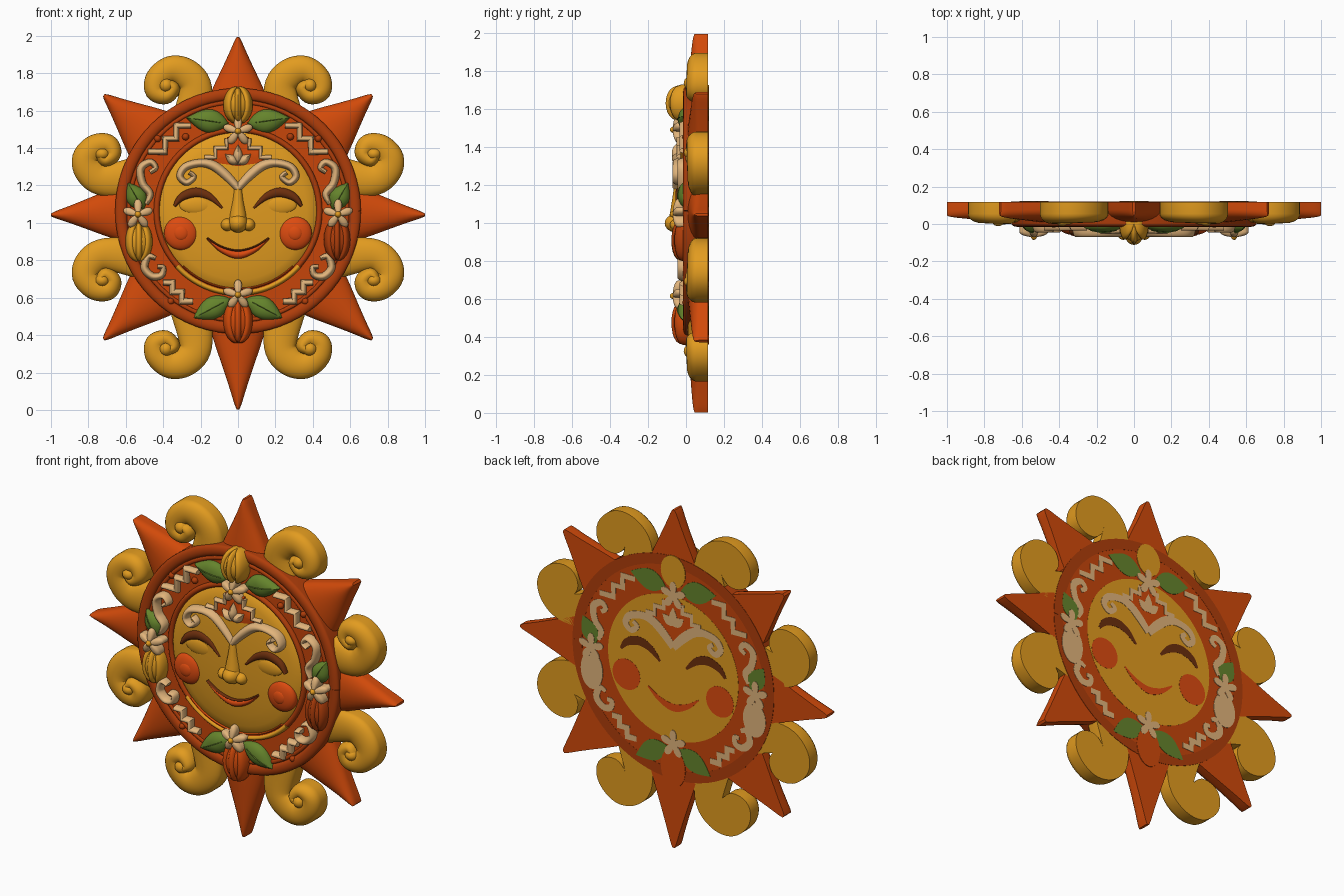
import bpy, bmesh, math
from math import sin, cos, pi, radians

cube = bpy.data.objects.get("Cube")
if cube:
    bpy.data.objects.remove(cube, do_unlink=True)


def material(name, rgb):
    m = bpy.data.materials.new(name)
    m.use_nodes = True
    m.diffuse_color = (*rgb, 1)
    m.node_tree.nodes["Principled BSDF"].inputs["Base Color"].default_value = (*rgb, 1)
    return m


GOLD = material("gold", (0.76, 0.33, 0.014))
ORANGE = material("orange", (0.64, 0.068, 0.003))
FIELD = material("burnt_orange", (0.57, 0.06, 0.003))
RUST = material("rust", (0.43, 0.047, 0.003))
CREAM = material("cream", (0.76, 0.46, 0.2))
GREEN = material("leaf_green", (0.13, 0.23, 0.025))
BROWN = material("brown", (0.15, 0.028, 0.004))
CORAL = material("coral", (0.72, 0.07, 0.005))

CZ = 106.3          # height of the disc centre, in hundredths
BACK = 0.117        # back of the rays; inlays sit just proud of it
PANEL = 0.119       # back of face and rim
INLAY = 0.12        # back of inlaid parts
TOP_INLAY = 0.121   # back of inlays laid over others
CAP = 6             # steps across a domed cap


def finish(name, bm, mat):
    bmesh.ops.recalc_face_normals(bm, faces=bm.faces)
    me = bpy.data.meshes.new(name)
    bm.to_mesh(me)
    bm.free()
    ob = bpy.data.objects.new(name, me)
    bpy.context.collection.objects.link(ob)
    me.materials.append(mat)
    bpy.ops.object.select_all(action="DESELECT")
    bpy.context.view_layer.objects.active = ob
    ob.select_set(True)
    bpy.ops.object.shade_smooth_by_angle(angle=radians(45))


def relief(name, pts, mat, back, side, front):
    """Outline (hundredths) extruded from back to side, then domed to front."""
    bm = bmesh.new()
    cx = sum(p[0] for p in pts) / len(pts)
    cz = sum(p[1] for p in pts) / len(pts)
    levels = [(1, back)]
    for k in range(CAP):
        t = k / CAP * pi / 2
        levels.append((cos(t), side + (front - side) * sin(t)))
    rings = [[bm.verts.new(((cx + (x - cx) * s) / 100, y, (cz + (z - cz) * s) / 100))
              for x, z in pts] for s, y in levels]
    n = len(pts)
    for a, b in zip(rings, rings[1:]):
        for i in range(n):
            bm.faces.new((a[i], a[(i + 1) % n], b[(i + 1) % n], b[i]))
    bm.faces.new(rings[0])
    tip = bm.verts.new((cx / 100, front, cz / 100))
    for i in range(n):
        bm.faces.new((rings[-1][i], rings[-1][(i + 1) % n], tip))
    finish(name, bm, mat)


def sweep(name, path, mat, back, side, front):
    """Path of (x, z, half width) with a flat-backed domed section; front is a
    number or a function of the fraction along the path."""
    bm = bmesh.new()
    rows = []
    last = len(path) - 1
    for i, (x, z, r) in enumerate(path):
        a, b = path[max(i - 1, 0)], path[min(i + 1, last)]
        dx, dz = b[0] - a[0], b[1] - a[1]
        d = math.hypot(dx, dz) or 1
        nx, nz = -dz / d, dx / d
        f = front(i / last) if callable(front) else front
        section = [(1, back)]
        for k in range(2 * CAP + 1):
            t = k / CAP * pi / 2
            section.append((cos(t), side + (f - side) * sin(t)))
        section.append((-1, back))
        rows.append([bm.verts.new(((x + nx * r * s) / 100, y, (z + nz * r * s) / 100))
                     for s, y in section])
    m = len(rows[0])
    for a, b in zip(rows, rows[1:]):
        for j in range(m):
            bm.faces.new((a[j], a[(j + 1) % m], b[(j + 1) % m], b[j]))
    bm.faces.new(rows[0])
    bm.faces.new(rows[-1])
    finish(name, bm, mat)


def spline(pts, steps=6):
    out = []
    for i in range(len(pts) - 1):
        q = [pts[max(i - 1, 0)], pts[i], pts[i + 1], pts[min(i + 2, len(pts) - 1)]]
        for s in range(steps):
            t = s / steps
            out.append(tuple(0.5 * (2 * b + (c - a) * t + (2 * a - 5 * b + 4 * c - d) * t * t
                                    + (3 * b - a - 3 * c + d) * t ** 3)
                             for a, b, c, d in zip(*q)))
    return out + [pts[-1]]


def ellipse(x, z, rx, rz, n=32):
    return [(x + rx * cos(2 * pi * i / n), z + rz * sin(2 * pi * i / n)) for i in range(n)]


def arc(radius, width, a0, a1, n=72):
    angles = [radians(a0 + (a1 - a0) * i / n) for i in range(n + 1)]
    return [(radius * cos(a), CZ + radius * sin(a), width) for a in angles]


def mirror(pts, s):
    return [(p[0] * s, *p[1:]) for p in pts]


def pair(name, pts, mat, *ys, build=sweep):
    """Points are given for the model's right, x < 0."""
    for s, label in ((1, "right"), (-1, "left")):
        build(f"{label}_{name}", mirror(pts, s), mat, *ys)


# Spikes around the disc
for i, (x, z) in enumerate([(0, 93), (0, -106), (100, -2), (-100, -2), (71.7, 62),
                            (-71.7, 62), (71.7, -68.6), (-71.7, -68.6)]):
    length = math.hypot(x, z)
    broad = 1.08 if abs(x) == 71.7 else 1
    path = []
    for t, r in [(0, 15.5), (.25, 12), (.5, 8.2), (.75, 4.5), (.93, 2), (1, .7)]:
        k = (61 + (length - 61) * t) / length
        path.append((x * k, CZ + z * k, r * broad))
    sweep(f"spike_{i + 1}", spline(path, 3), ORANGE, BACK, .075, lambda t: .005 + .04 * t)

# Curled rays between the spikes
CURL = [(-25, 50, 11), (-22.5, 69, 8.6), (-28, 77, 8), (-36, 79, 7.2), (-43, 74, 6.5),
        (-44, 67.5, 5.6), (-38.5, 65, 4.5), (-34.5, 69, 3.6), (-38, 71.5, 2.8)]
for i in range(8):
    sx, sz, swap = (1, -1)[i & 1], (1, -1)[i >> 1 & 1], i >> 2
    place = (lambda x, z: (-z * 1.03 * sx, 103 - x * .88 * sz)) if swap else \
            (lambda x, z: (x * sx, 103 + z * sz))
    sweep(f"curl_{i + 1}", [(*place(x, z), r) for x, z, r in spline(CURL)], GOLD,
          BACK, .055, lambda t: .01 - .014 * t)
    relief(f"curl_core_{i + 1}", [place(x, z) for x, z in ellipse(-38, 71.5, 9, 9)],
           GOLD, .116, .08, .03)
    relief(f"curl_knob_{i + 1}", [place(x, z) for x, z in ellipse(-38.5, 70.5, 3.8, 3.8)],
           GOLD, .1, .03, -.012)

# Disc, rims and face
relief("disc", ellipse(0, CZ, 64, 64, 72), FIELD, .118, .002, 0)
sweep("outer_rim", arc(62.6, 3.1, 0, 360), RUST, PANEL, .005, -.015)
sweep("outer_rim_bead", arc(58.4, 1.1, 0, 360), RUST, .03, 0, -.008)
relief("face", ellipse(0, CZ, 42.5, 42.5, 72), GOLD, PANEL, 0, -.05)
sweep("inner_rim", arc(43.5, 1.6, 0, 360), RUST, .03, 0, -.018)
sweep("chin_band", arc(43.8, 1.5, 222, 318), GOLD, .03, 0, -.024)
sweep("chin_line", arc(41.6, .7, 225, 315), ORANGE, .03, 0, -.022)

# Facial features
pair("eyelid", ellipse(-22, 109.5, 9.5, 5), GOLD, 0, -.03, -.05, build=relief)
pair("closed_eye", spline([(-34, 109, .8), (-30, 113.8, 2.1), (-22.5, 116.3, 2.6),
                           (-15, 114, 2.1), (-8.5, 108, .7)]), BROWN, INLAY, -.035, -.055)
pair("cheek", ellipse(-30.5, 94.5, 9, 9), CORAL, INLAY, -.025, -.06, build=relief)
pair("cheek_button", ellipse(-30.5, 94.5, 4, 4), CORAL, 0, -.05, -.066, build=relief)
sweep("nose_bridge", spline([(0, 120, 2), (0, 112, 3), (0, 104, 4.5), (0, 99, 4.5)]),
      GOLD, 0, -.035, lambda t: -.06 - .04 * t)
relief("nose_tip", ellipse(0, 99.8, 5.2, 5), GOLD, 0, -.045, -.112)
pair("nostril", ellipse(-5.8, 99, 3.4, 3.4), GOLD, 0, -.04, -.085, build=relief)
smile = spline([(-16.5, 91.5, .4), (-9, 85.8, 1.5), (0, 83, 2.2), (9, 85.8, 1.5),
                (16.5, 91.5, .4)])
sweep("smile", smile, CORAL, INLAY, -.035, -.058)
sweep("smile_line", [(x, z + r, .5) for x, z, r in smile], BROWN, 0, -.045, -.061)

# Forehead ornament
right = [(0, 121), (-17, 133), (-12, 134), (-12, 140), (-6, 140), (-6, 146)]
relief("forehead_patch", right + mirror(right[:0:-1], -1), ORANGE, INLAY, -.03, -.042)
pair("forehead_steps", [(-18, 135, 1.3), (-12, 135, 1.6), (-12, 140, 1.6), (-6, 140, 1.6),
                        (-6, 145, 1.3)], CREAM, TOP_INLAY, -.02, -.05)
pair("forehead_scroll",
     spline([(0, 118.5, 2.2), (-6, 125, 2.7), (-13, 130.5, 2.7), (-20, 132, 2.2), (-28, 130, 2.1),
             (-31, 125, 1.9), (-27.5, 121.5, 1.7), (-23.5, 124.5, 1.5), (-26, 127, 1.2)]),
     CREAM, TOP_INLAY, -.025, -.07)


def leaf(x, z, length, width, angle):
    a = radians(angle)
    half = [(t / 10, width * sin(pi * (t / 10) ** .85)) for t in range(11)]
    outline = half + [(t, -w) for t, w in half[-2:0:-1]]
    return [(x + t * length * cos(a) - w * sin(a), z + t * length * sin(a) + w * cos(a))
            for t, w in outline]


for angle, length in ((90, 11), (140, 9), (40, 9)):
    relief(f"bud_petal_{angle}", leaf(0, 131, length, 2.5, angle), CREAM, TOP_INLAY, -.035, -.075)

# Stepped zigzags, scrolls and beads on the band
pair("upper_zigzag", [(-48, 138, 1.5), (-39, 138, 2.1), (-39, 145, 2.1), (-33, 145, 2.1),
                      (-33, 152, 2.1), (-25, 152, 1.5)], CREAM, INLAY, 0, -.035)
pair("lower_zigzag", [(-40, 68, 1.6), (-35, 68, 2.3), (-35, 63, 2.3), (-30, 63, 2.3),
                      (-30, 58, 2.3), (-24, 58, 1.6)], CREAM, INLAY, 0, -.035)
pair("upper_scroll", spline([(-47, 127, 1.2), (-44, 129.5, 1.5), (-47, 132.5, 1.8),
                             (-52, 129, 2.1), (-51, 121, 2.1), (-47, 115.5, 1.9),
                             (-49, 110, 1.1)]), CREAM, INLAY, 0, -.045)
pair("lower_scroll", spline([(-43, 76.5, 1.2), (-40, 76, 1.5), (-41, 72, 1.8), (-46, 71.5, 2.1),
                             (-50, 76, 2.1), (-48, 82, 1.8), (-44, 81, 1.1)]),
     CREAM, INLAY, 0, -.045)
for i, (x, z) in enumerate([(-28, 146), (-43, 145), (-36, 58)]):
    pair(f"bead_{i + 1}", ellipse(x, z, 1.9, 1.9, 16), RUST, 0, 0, -.02, build=relief)

# Leaves with raised midribs
for name, x, z, length, width, angle in [
        ("top", -5, 153, 23, 6.3, 172), ("side", -50.5, 107, 17, 5.4, 120),
        ("bottom", -4, 59.5, 23, 6, 208)]:
    pair(f"{name}_leaf", leaf(x, z, length, width, angle), GREEN, INLAY, 0, -.042, build=relief)
    a = radians(angle)
    rib = [(x + length * t / 5 * cos(a), z + length * t / 5 * sin(a), .6 - t * .08)
           for t in range(6)]
    pair(f"{name}_leaf_rib", rib, GREEN, .02, 0, lambda t: -.048 * sin(pi * t) ** .5)

# Ribbed pods
for name, x, z, w, h, mat, front, back_mat in [
        ("top", 0, 163, 8, 9.5, GOLD, -.105, GOLD),
        ("right", -53, 90, 7.4, 10.3, GOLD, -.075, CREAM),
        ("left", 53, 91, 7.2, 11, RUST, -.075, CREAM),
        ("bottom", 0, 47.5, 8, 11.5, ORANGE, -.075, ORANGE)]:
    relief(f"{name}_pod", ellipse(x, z, w * .95, h * .95), mat, .04, 0, front * .88)
    relief(f"{name}_pod_back", ellipse(x, z, w, h), back_mat, TOP_INLAY, .113, .112)
    for j, u in enumerate((-.6, 0, .6)):
        path = [(x + w * u * cos(t), z + h * sin(t), w * .38 * cos(t) + .1)
                for t in [pi * (k / 12 - .5) for k in range(13)]]
        sweep(f"{name}_pod_rib_{j + 1}", path, mat, .02, 0,
              lambda t: front * (1.02 - .6 * u * u) * max(sin(pi * t), 0) ** .6)

# Five-petalled flowers
for name, x, z in [("top", 0, 149), ("bottom", 0, 61.5), ("right", -53.5, 104.5),
                   ("left", 53.5, 104.5)]:
    petals = []
    for i in range(60):
        a = 2 * pi * i / 60
        r = 2.8 + 5.4 * abs(cos(2.5 * (a - pi / 2))) ** 1.1
        petals.append((x + r * cos(a), z + r * sin(a)))
    relief(f"{name}_flower", petals, CREAM, TOP_INLAY + .001, -.04, -.07)
    relief(f"{name}_flower_centre", ellipse(x, z, 1.8, 1.8, 16), GOLD, 0, -.06, -.085)
